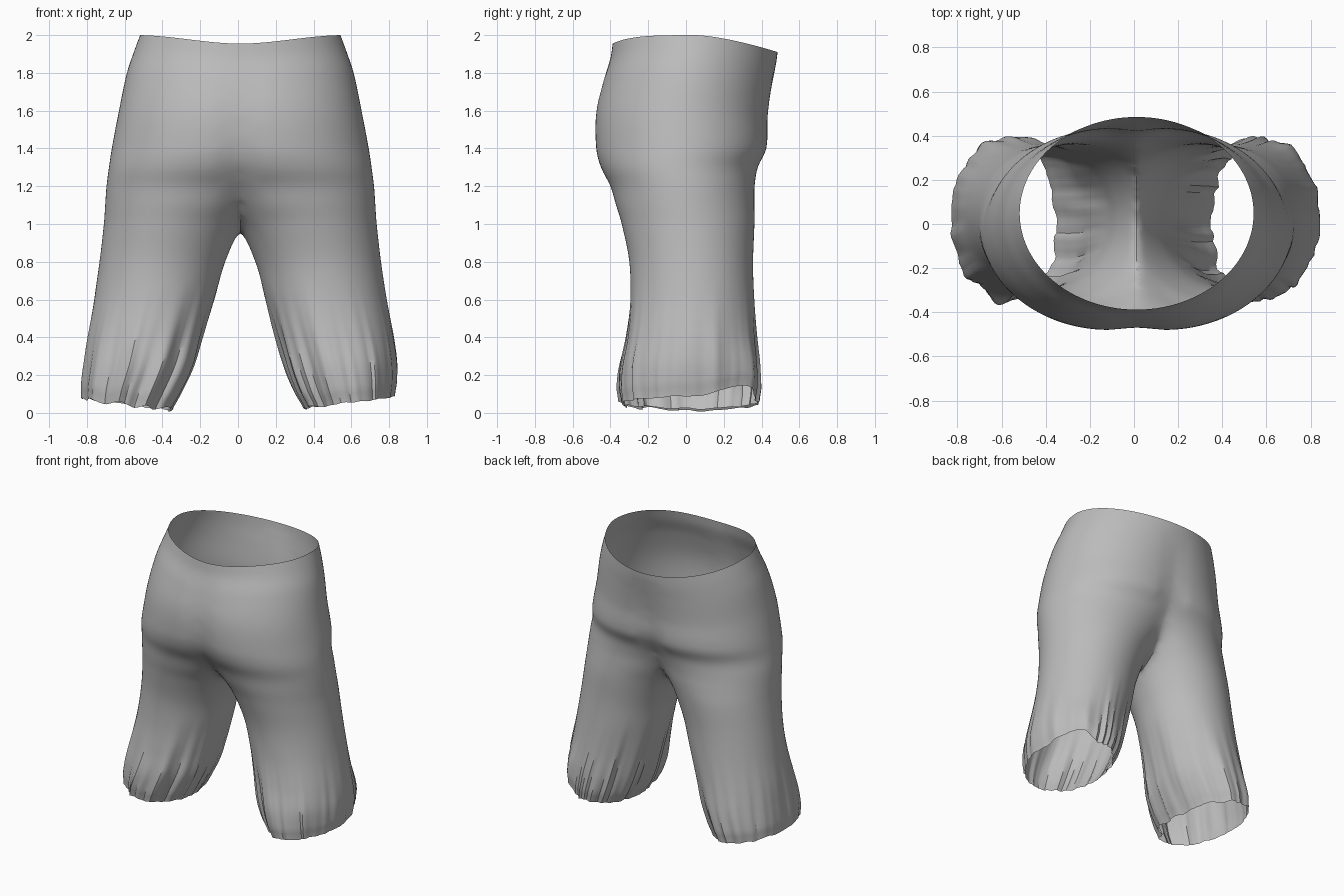
import bpy, bmesh, math
from mathutils import Vector, noise

old = bpy.data.objects.get("Cube")
if old:
    bpy.data.objects.remove(old)

SEGMENTS, RINGS = 112, 80

# Cross-sections of one half: height, outer x, inner x, front y, back y
# (a negative inner x runs past the centre seam and is trimmed off)
STATIONS = [
    (0, .835, .34, -.35, .39),
    (.2, .83, .25, -.345, .385),
    (.4, .81, .19, -.315, .37),
    (.6, .775, .135, -.295, .36),
    (.8, .745, .08, -.3, .355),
    (1, .722, -.015, -.34, .362),
    (1.1, .715, -.1, -.37, .362),
    (1.2, .708, -.19, -.4, .363),
    (1.3, .695, -.3, -.45, .38),
    (1.4, .68, -.37, -.475, .425),
    (1.6, .642, -.42, -.475, .433),
    (1.8, .6, -.48, -.435, .455),
    (1.92, .56, -.52, -.4, .475),
    (2, .53, -.53, -.388, .485),
]


def smooth(a, b, v):
    t = max(0, min(1, (v - a) / (b - a)))
    return t * t * (3 - 2 * t)


def section(z):
    """Smooth curve through the stations at height z."""
    i = max(k for k in range(len(STATIONS) - 1) if STATIONS[k][0] <= z)
    lo, hi = STATIONS[i], STATIONS[i + 1]
    before, after = STATIONS[max(i - 1, 0)], STATIONS[min(i + 2, len(STATIONS) - 1)]
    gap = hi[0] - lo[0]
    t = (z - lo[0]) / gap
    out = []
    for k in range(1, 5):
        m0 = (hi[k] - before[k]) / (hi[0] - before[0]) * gap
        m1 = (after[k] - lo[k]) / (after[0] - lo[0]) * gap
        s = t * t * (3 - 2 * t)
        out.append(lo[k] * (1 - s) + hi[k] * s + t * (1 - t) * ((1 - t) * m0 - t * m1))
    return out


def point(z, angle, side):
    outer, inner, front, back = section(z)
    c, s = math.cos(angle), math.sin(angle)
    cx, cy = (outer + inner) / 2, (front + back) / 2
    rx, ry = (outer - inner) / 2, (back - front) / 2
    # gathered folds, strongest at the hem and on the inner leg
    fade = 1 - smooth(.05, .75, z)
    fold = noise.noise(Vector((c * 3, s * 3, z * .8 + side * 7)))
    pleat = noise.noise(Vector((c * 8, s * 8, z * .5 + side * 3)))
    grow = 1 + fade * (.08 * fold + .05 * pleat) * (1.2 - .5 * c)
    grow -= .03 * (1 - smooth(0, .08, z))
    x, y = cx + rx * c * grow, cy + ry * s * grow
    # uneven hem, raised at the outer back of the left leg
    hem = .045 + .03 * c + .02 * fold
    if side > 0:
        hem += .01 + .065 * math.exp(-((angle - .8) / .45) ** 2)
    # waistband dips at the front and back centre
    mid = 1 - smooth(0, .55, abs(x))
    dip = (.045 * mid if s < 0 else .09 * max(0, s) ** 1.5) * smooth(1.4, 2, z)
    return x, y, max(0, z + hem * (1 - smooth(0, .5, z)) - dip)


def half(bm, side):
    """One leg with its half of the hips, trimmed at the centre seam."""
    part = bmesh.new()
    rings = []
    for r in range(RINGS + 1):
        z = 2 * r / RINGS
        rings.append([part.verts.new(point(z, math.tau * k / SEGMENTS, side))
                      for k in range(SEGMENTS)])
    for low, high in zip(rings, rings[1:]):
        for k in range(SEGMENTS):
            n = (k + 1) % SEGMENTS
            part.faces.new((low[k], low[n], high[n], high[k]))
    bmesh.ops.bisect_plane(part, geom=part.verts[:] + part.edges[:] + part.faces[:],
                           plane_co=(0, 0, 0), plane_no=(1, 0, 0), clear_inner=True)
    copies = {v: bm.verts.new((v.co.x * side, v.co.y, v.co.z)) for v in part.verts}
    for f in part.faces:
        loop = [copies[v] for v in f.verts]
        bm.faces.new(loop if side > 0 else loop[::-1])
    part.free()


# Both halves sewn together along the seam
bm = bmesh.new()
half(bm, 1)
half(bm, -1)
bmesh.ops.remove_doubles(bm, verts=bm.verts[:], dist=.0005)

# Soften the seam at the crotch, front and back
seam = [v for v in bm.verts if abs(v.co.x) < .12 and .85 < v.co.z < 1.85 and not v.is_boundary]
for _ in range(12):
    bmesh.ops.smooth_vert(bm, verts=seam, factor=.5,
                          use_axis_x=True, use_axis_y=True, use_axis_z=True)

# The garment leans slightly to its left
for v in bm.verts:
    v.co.x += .012 * smooth(.05, .3, v.co.z)

mesh = bpy.data.meshes.new("shorts")
bm.to_mesh(mesh)
bm.free()
shorts = bpy.data.objects.new("shorts", mesh)
bpy.context.collection.objects.link(shorts)

# Plain grey cloth
cloth = bpy.data.materials.new("grey cloth")
cloth.use_nodes = True
grey = (.5, .5, .5, 1)
cloth.diffuse_color = grey
cloth.node_tree.nodes["Principled BSDF"].inputs["Base Color"].default_value = grey
mesh.materials.append(cloth)

bpy.context.view_layer.objects.active = shorts
shorts.select_set(True)
bpy.ops.object.shade_smooth_by_angle(angle=math.radians(35))
